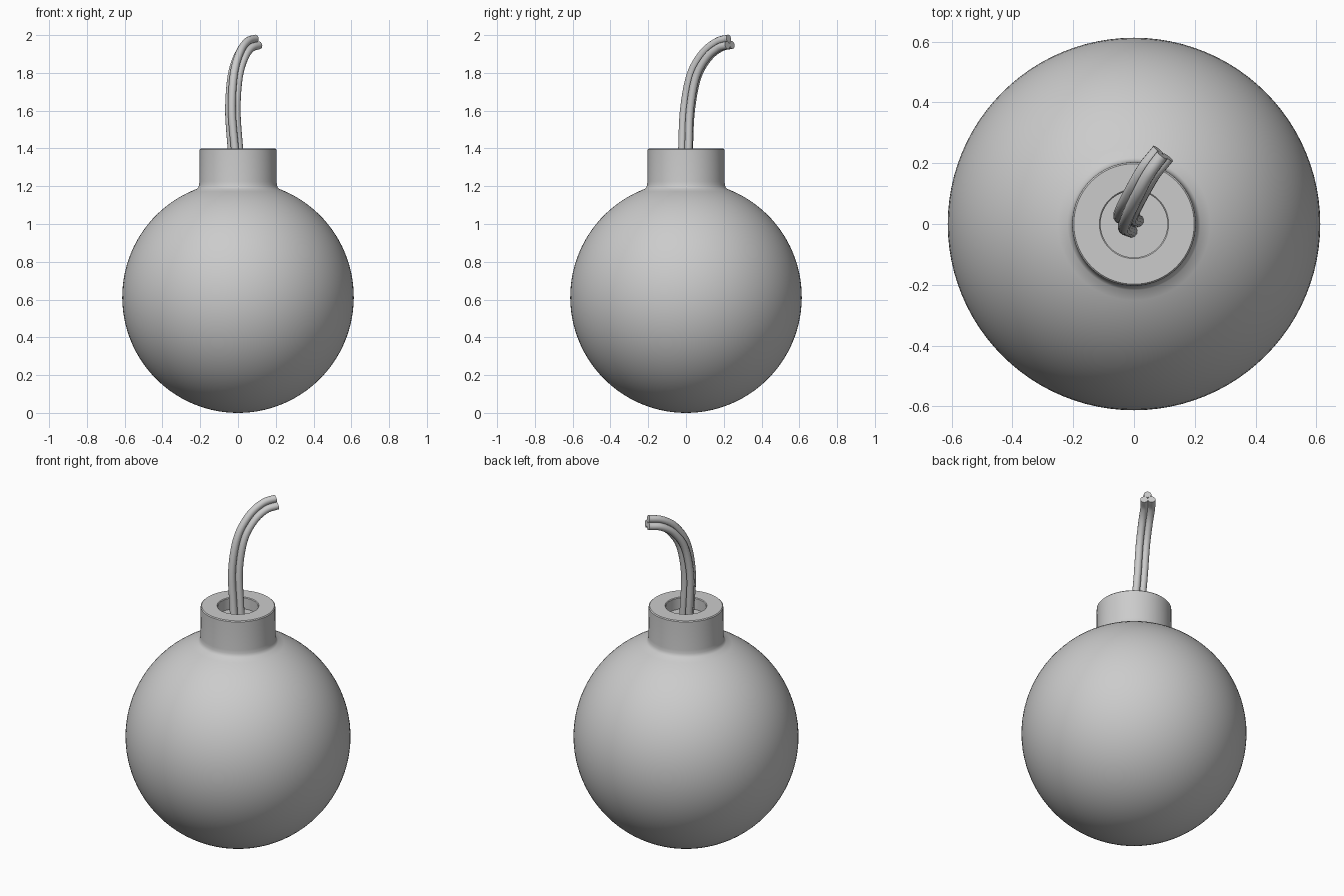
import bpy, bmesh, math
from mathutils import Vector

if "Cube" in bpy.data.objects:
    bpy.data.objects.remove(bpy.data.objects["Cube"])

R = 0.613        # ball radius
SEGS = 96


def lathe(name, profile):
    """Revolve an (r, z) profile about the z axis."""
    bm = bmesh.new()
    vs = [bm.verts.new((r, 0, z)) for r, z in profile]
    edges = [bm.edges.new(p) for p in zip(vs, vs[1:])]
    bmesh.ops.spin(bm, geom=vs + edges, cent=(0, 0, 0), axis=(0, 0, 1),
                   angle=math.tau, steps=SEGS, use_duplicate=False)
    bmesh.ops.remove_doubles(bm, verts=bm.verts, dist=1e-5)
    bmesh.ops.dissolve_degenerate(bm, edges=bm.edges, dist=1e-5)
    bmesh.ops.recalc_face_normals(bm, faces=bm.faces)
    me = bpy.data.meshes.new(name)
    bm.to_mesh(me)
    bm.free()
    ob = bpy.data.objects.new(name, me)
    bpy.context.collection.objects.link(ob)
    bpy.context.view_layer.objects.active = ob
    ob.select_set(True)
    bpy.ops.object.shade_smooth_by_angle(angle=math.radians(35))
    ob.select_set(False)
    return ob


# Ball with a filleted neck and a shallow fuse socket
stop = math.pi - math.asin(0.218 / R)
profile = [(R * math.sin(stop * i / 48), R - R * math.cos(stop * i / 48))
           for i in range(49)]
profile += [(0.210, 1.195), (0.206, 1.206), (0.204, 1.225),
            (0.203, 1.395), (0.198, 1.40),
            (0.114, 1.40), (0.110, 1.396), (0.110, 1.33), (0, 1.33)]
lathe("bomb_body", profile)

# Fuse centre line, sampled with a Catmull-Rom spline
KEYS = [Vector(p) for p in (
    (-0.008, -0.001, 1.31), (-0.015, 0.003, 1.40), (-0.029, 0.012, 1.60),
    (-0.018, 0.045, 1.78), (0.012, 0.105, 1.888), (0.05, 0.172, 1.943),
    (0.095, 0.230, 1.959))]


def centre_line(steps=8):
    k = [2 * KEYS[0] - KEYS[1]] + KEYS + [2 * KEYS[-1] - KEYS[-2]]
    pts = []
    for a, b, c, d in zip(k, k[1:], k[2:], k[3:]):
        for i in range(steps):
            t = i / steps
            pts.append(0.5 * (2 * b + (c - a) * t
                              + (2 * a - 5 * b + 4 * c - d) * t * t
                              + (3 * b - a - 3 * c + d) * t ** 3))
    return pts + [KEYS[-1]]


# Three gently twisted fuse strands
line = centre_line()
side = Vector((0.9, -0.42, 0)).normalized()
for s in range(3):
    cu = bpy.data.curves.new(f"fuse_strand_{s + 1}", 'CURVE')
    cu.dimensions = '3D'
    cu.bevel_depth = 0.021
    cu.bevel_resolution = 4
    cu.use_fill_caps = True
    sp = cu.splines.new('POLY')
    sp.points.add(len(line) - 1)
    for i, p in enumerate(line):
        tan = (line[min(i + 1, len(line) - 1)] - line[max(i - 1, 0)]).normalized()
        v = (side - tan * side.dot(tan)).normalized()
        u = v.cross(tan)
        if u.dot(Vector((-0.42, -0.9, 1))) < 0:   # outer side of the bend
            u = -u
        ang = math.tau * s / 3 + math.radians(25) * (1 - i / (len(line) - 1))
        q = p + 0.0235 * (u * math.cos(ang) + v * math.sin(ang))
        sp.points[i].co = (*q, 1)
    sp.use_smooth = True
    ob = bpy.data.objects.new(cu.name, cu)
    bpy.context.collection.objects.link(ob)
